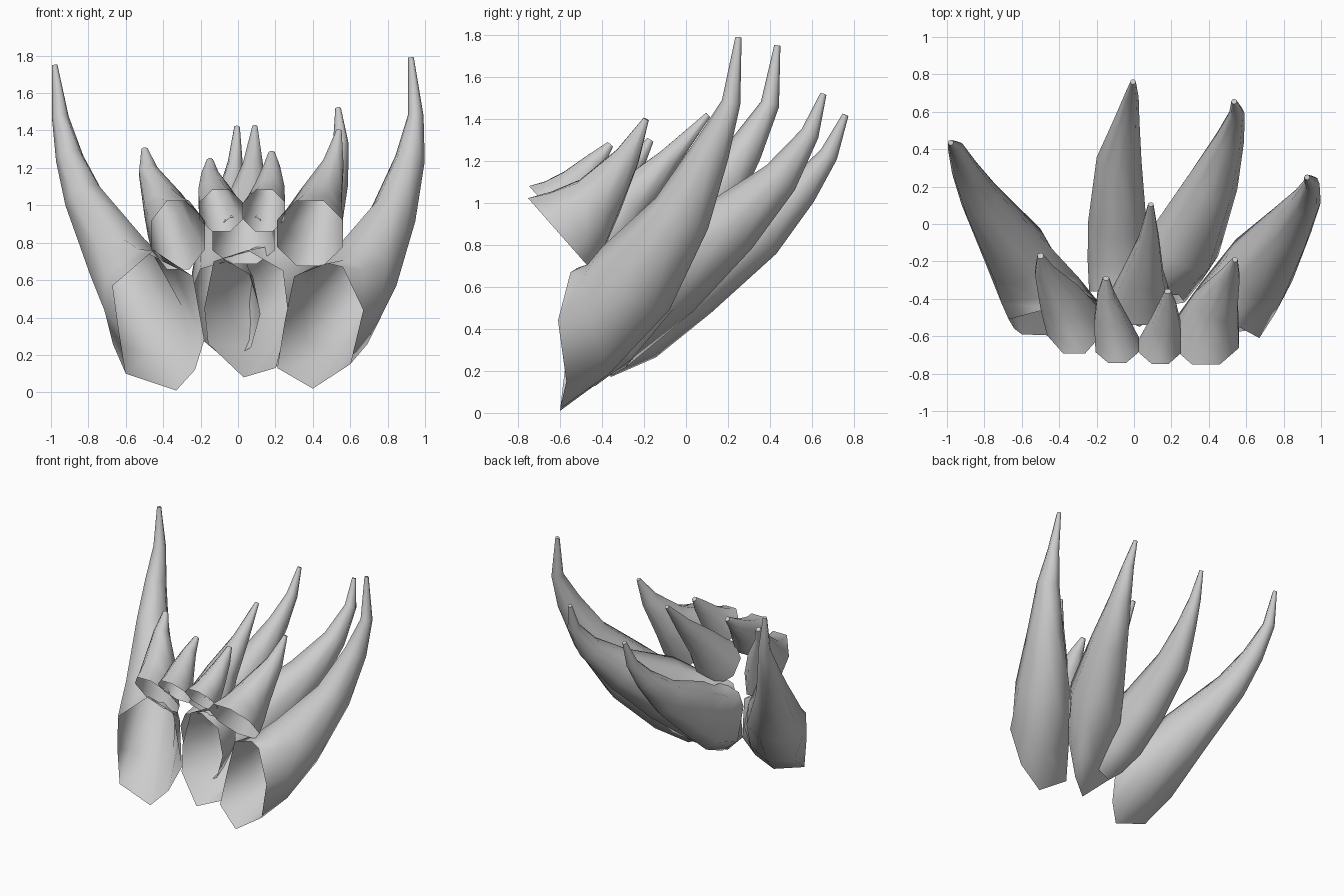
import bpy, bmesh, math
from mathutils import Vector

old = bpy.data.objects.get("Cube")
if old:
    bpy.data.objects.remove(old, do_unlink=True)

grey = bpy.data.materials.new("plain_grey")
grey.use_nodes = True
colour = (0.6, 0.6, 0.6, 1)
grey.diffuse_color = colour
grey.node_tree.nodes["Principled BSDF"].inputs["Base Color"].default_value = colour

SIDES = 8


def cross_section(station, tangent, phase):
    """Oval ring of points around a station, square to the tangent."""
    x, y, z, width, depth = station
    side = Vector((1, 0, 0))
    side = (side - tangent * side.dot(tangent)).normalized()
    up = side.cross(tangent)
    angles = [math.tau * (k + phase) / SIDES for k in range(SIDES)]
    return [Vector((x, y, z)) + side * width * math.cos(a) + up * depth * math.sin(a)
            for a in angles]


def build_spike(name, base, start, stations, phase, sag):
    """Hollow spike: open at the base ring, closed at the tip.
    Each station is a centre (x, y, z), a half width and a half depth."""
    bm = bmesh.new()
    centres = [Vector(start)] + [Vector(s[:3]) for s in stations]
    outlines = [base]
    for i, station in enumerate(stations, 1):
        ahead = centres[min(i + 1, len(stations))]
        outlines.append(cross_section(station, (ahead - centres[i - 1]).normalized(), phase))
    # Swollen ring just behind the opening
    middle = centres[0].lerp(centres[1], 0.45)
    swollen = [middle + (p.lerp(q, 0.45) - middle) * (1 + sag) - Vector((0, 0, sag))
               for p, q in zip(outlines[0], outlines[1])]
    outlines.insert(1, swollen)
    rings = [[bm.verts.new(p) for p in outline] for outline in outlines]
    for low, high in zip(rings, rings[1:]):
        for k in range(SIDES):
            n = (k + 1) % SIDES
            bm.faces.new((low[k], high[k], high[n], low[n])).smooth = True
    bm.faces.new(rings[-1][::-1])
    mesh = bpy.data.meshes.new(name)
    bm.to_mesh(mesh)
    bm.free()
    mesh.materials.append(grey)
    obj = bpy.data.objects.new(name, mesh)
    bpy.context.collection.objects.link(obj)


def large_spike(name, base, stations):
    """Spike with an uneven, torn opening given by its corners."""
    corners = [Vector(p) for p in base]
    build_spike(name, corners, sum(corners, Vector()) / SIDES, stations, 0, 0.035)


def small_spike(name, base, stations):
    """Spike with an oval opening that faces forward and down."""
    normal = Vector((0, 0.75, 0.66))
    build_spike(name, cross_section(base, normal, 0.5), base[:3], stations, 0.5, 0.01)


# Large outer and rear spikes; corners run from the +x side over the top
large_spike("large_left_spike", [
    (.67, -.61, .44), (.56, -.55, .67), (.48, -.52, .69), (.3, -.47, .62),
    (.25, -.49, .38), (.21, -.52, .13), (.4, -.6, .02), (.6, -.57, .15)], [
    (.67, -.24, .64, .2, .22), (.83, -.02, .95, .125, .145),
    (.92, .12, 1.25, .08, .09), (.95, .215, 1.48, .042, .045), (.925, .25, 1.79, .015, .015)])
large_spike("large_right_spike", [
    (-.18, -.43, .28), (-.24, -.37, .62), (-.45, -.45, .76), (-.67, -.51, .57),
    (-.64, -.56, .35), (-.6, -.59, .1), (-.33, -.6, .01), (-.23, -.52, .12)], [
    (-.62, -.17, .68, .185, .21), (-.82, .13, 1.03, .11, .13),
    (-.9, .28, 1.25, .075, .085), (-.95, .4, 1.47, .045, .045), (-.98, .435, 1.75, .015, .015)])
large_spike("rear_left_spike", [
    (.27, -.42, .4), (.24, -.38, .65), (.05, -.38, .76), (-.13, -.39, .7),
    (-.18, -.42, .45), (-.16, -.46, .26), (.03, -.55, .08), (.2, -.43, .13)], [
    (.27, -.1, .67, .2, .23), (.42, .22, .9, .14, .15),
    (.51, .45, 1.12, .08, .09), (.55, .59, 1.33, .042, .045), (.535, .655, 1.52, .015, .015)])
large_spike("rear_middle_spike", [
    (.12, -.36, .42), (.08, -.36, .62), (-.06, -.36, .7), (-.2, -.36, .66),
    (-.24, -.36, .56), (-.19, -.36, .28), (-.06, -.36, .17), (.07, -.36, .24)], [
    (-.09, .02, .65, .155, .2), (-.08, .35, .86, .12, .13),
    (-.04, .55, 1.06, .07, .08), (-.015, .68, 1.23, .04, .045), (-.005, .76, 1.42, .015, .015)])

# Small upper spikes
small_spike("small_middle_spike", (.03, -.43, .81, .18, .18), [
    (.05, -.27, 1.01, .115, .115), (.08, -.08, 1.21, .058, .058), (.09, .105, 1.42, .015, .015)])
small_spike("small_right_spike", (-.32, -.53, .84, .155, .265), [
    (-.4, -.39, 1.0, .115, .135), (-.48, -.25, 1.18, .055, .055), (-.5, -.17, 1.3, .018, .018)])
small_spike("small_left_spike", (.385, -.6, .85, .19, .25), [
    (.44, -.42, 1.02, .125, .135), (.51, -.28, 1.22, .06, .065), (.54, -.19, 1.4, .015, .015)])
small_spike("front_right_spike", (-.09, -.645, .97, .125, .16), [
    (-.13, -.5, 1.07, .09, .085), (-.15, -.38, 1.16, .05, .05), (-.15, -.29, 1.24, .018, .018)])
small_spike("front_left_spike", (.14, -.65, .97, .12, .16), [
    (.17, -.53, 1.09, .085, .085), (.18, -.43, 1.2, .048, .05), (.18, -.36, 1.28, .018, .018)])
